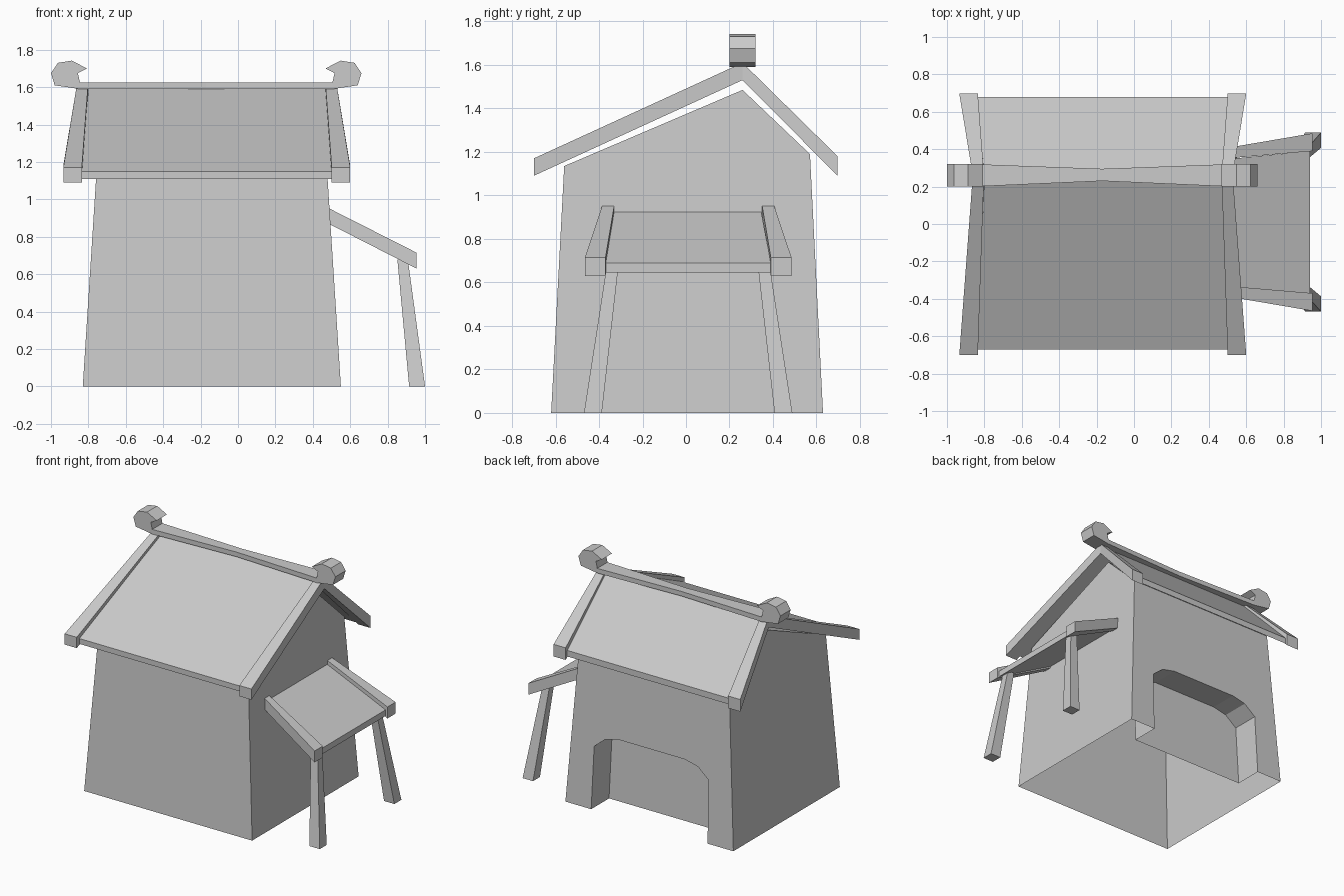
import bpy, bmesh

if "Cube" in bpy.data.objects:
    bpy.data.objects.remove(bpy.data.objects["Cube"])

grey = bpy.data.materials.new("plain grey")
grey.use_nodes = True
grey.diffuse_color = (0.6, 0.6, 0.6, 1)
grey.node_tree.nodes["Principled BSDF"].inputs["Base Color"].default_value = (0.6, 0.6, 0.6, 1)


def loft(name, rings):
    """Skin matching rings of points and cap both ends."""
    bm = bmesh.new()
    loops = [[bm.verts.new(p) for p in ring] for ring in rings]
    for a, b in zip(loops, loops[1:]):
        for i in range(len(a)):
            j = (i + 1) % len(a)
            bm.faces.new((a[i], a[j], b[j], b[i]))
    bm.faces.new(loops[0])
    bm.faces.new(loops[-1])
    bmesh.ops.recalc_face_normals(bm, faces=bm.faces)
    mesh = bpy.data.meshes.new(name)
    bm.to_mesh(mesh)
    bm.free()
    mesh.materials.append(grey)
    obj = bpy.data.objects.new(name, mesh)
    bpy.context.collection.objects.link(obj)
    return obj


def across_x(x0, x1, y, z0, z1):
    return [(x0, y, z0), (x1, y, z0), (x1, y, z1), (x0, y, z1)]


def across_y(x, y0, y1, z0, z1):
    return [(x, y0, z0), (x, y1, z0), (x, y1, z1), (x, y0, z1)]


def flat(x0, x1, y0, y1, z):
    return [(x0, y0, z), (x1, y0, z), (x1, y1, z), (x0, y1, z)]


# Tapered house body with an off-centre gable
gable = [(-0.62, 0), (0.63, 0), (0.57, 1.19), (0.26, 1.485), (-0.56, 1.135)]
body = loft("house_walls", [
    [(-0.14 + side * (0.69 - 0.064 * z), y, z) for y, z in gable] for side in (-1, 1)])

# Arched recess in the back wall
half_arch = [(0.48, -0.1), (0.47, 0.46), (0.38, 0.535), (0.27, 0.56)]
arch = half_arch + [(-x, z) for x, z in reversed(half_arch)]
cutter = loft("arch_cutter", [
    [(-0.14 + x, y - 0.05 * z, z) for x, z in arch] for y in (0.42, 0.9)])
cutter.hide_render = True
cut = body.modifiers.new("arch", "BOOLEAN")
cut.object = cutter
cut.solver = "EXACT"
bpy.context.view_layer.objects.active = body
bpy.ops.object.modifier_apply(modifier=cut.name)
bpy.data.objects.remove(cutter)

# The walls are open underneath
bm = bmesh.new()
bm.from_mesh(body.data)
floor = [f for f in bm.faces if f.normal.z < -0.9 and f.calc_center_median().z < 0.01]
bmesh.ops.delete(bm, geom=floor, context="FACES")
bm.to_mesh(body.data)
bm.free()

# Folded roof panel
loft("roof_panel", [
    across_x(-0.84, 0.50, -0.67, 1.11, 1.15),
    across_x(-0.80, 0.47, 0.26, 1.535, 1.59),
    across_x(-0.84, 0.50, 0.68, 1.11, 1.155)])

# Barge boards along both gable ends, flaring to the eaves
for name, side in (("left", 1), ("right", -1)):
    def board(inner, outer, y, z0, z1):
        return across_x(-0.167 + side * inner, -0.167 + side * outer, y, z0, z1)
    loft(name + "_barge_board", [
        board(0.668, 0.767, -0.70, 1.09, 1.17),
        board(0.635, 0.695, 0.26, 1.53, 1.61),
        board(0.668, 0.767, 0.697, 1.09, 1.18)])

# Ridge beam, narrow in the middle
loft("ridge_beam", [
    across_y(-0.85, 0.20, 0.32, 1.59, 1.625),
    across_y(-0.17, 0.23, 0.295, 1.59, 1.625),
    across_y(0.51, 0.20, 0.32, 1.59, 1.625)])

# Curled ridge ends
curl = [(0.675, 1.59), (0.81, 1.61), (0.83, 1.675), (0.793, 1.73),
        (0.718, 1.742), (0.638, 1.70), (0.686, 1.675), (0.675, 1.625)]
for name, side in (("left", 1), ("right", -1)):
    loft(name + "_ridge_curl", [
        [(-0.17 + side * x, y, z) for x, z in curl] for y in (0.20, 0.32)])

# Lean-to awning on the side wall
loft("awning_panel", [
    across_y(0.48, -0.33, 0.345, 0.885, 0.93),
    across_y(0.94, -0.37, 0.39, 0.645, 0.69)])

for name, side in (("front", -1), ("back", 1)):
    def along(y):
        return 0.01 + side * y
    loft(name + "_awning_rail", [
        across_y(0.485, along(0.34), along(0.395), 0.87, 0.953),
        across_y(0.955, along(0.38), along(0.475), 0.63, 0.715)])
    loft(name + "_awning_post", [
        flat(0.915, 1.0, along(0.397), along(0.479), 0),
        flat(0.852, 0.908, along(0.32), along(0.374), 0.68)])
